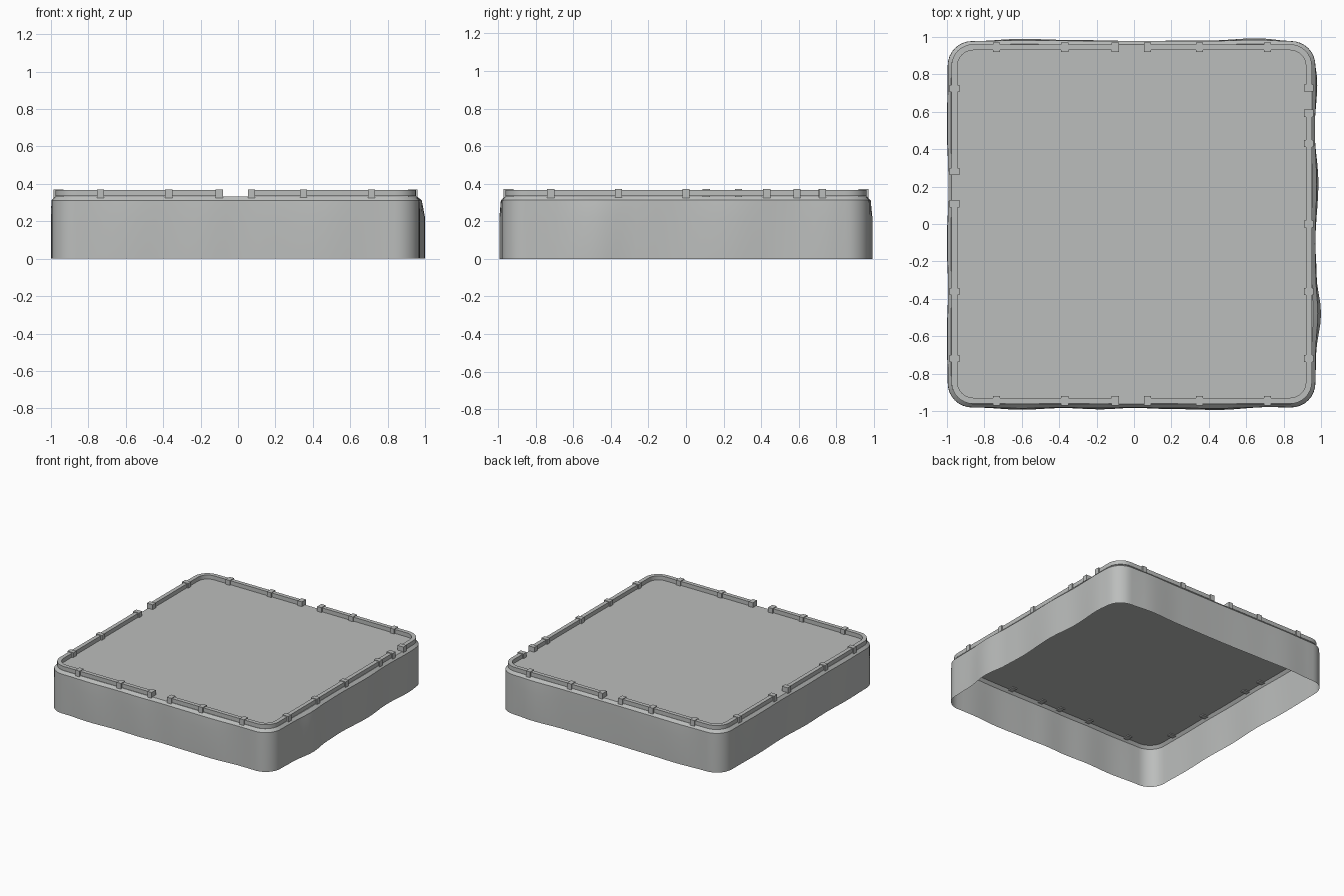
import bpy, bmesh, math
from mathutils import Vector

if "Cube" in bpy.data.objects:
    bpy.data.objects.remove(bpy.data.objects["Cube"])

stone = bpy.data.materials.new("grey_stone")
stone.diffuse_color = (.5, .513, .505, 1)
stone.use_nodes = True
stone.node_tree.nodes["Principled BSDF"].inputs["Base Color"].default_value = stone.diffuse_color


def make_object(name, bm, smooth=True):
    bmesh.ops.recalc_face_normals(bm, faces=bm.faces)
    mesh = bpy.data.meshes.new(name)
    bm.to_mesh(mesh)
    bm.free()
    mesh.materials.append(stone)
    ob = bpy.data.objects.new(name, mesh)
    bpy.context.collection.objects.link(ob)
    if smooth:
        bpy.context.view_layer.objects.active = ob
        ob.select_set(True)
        bpy.ops.object.shade_smooth_by_angle(angle=math.radians(28))
        ob.select_set(False)
    return ob


def wave(keys, t):
    """Smoothly blended height of a list of (position, bulge) keys."""
    keys = [(-1, 0)] + keys + [(1, 0)]
    for (a, va), (b, vb) in zip(keys, keys[1:]):
        if t <= b:
            s = (t - a) / (b - a)
            return va + (vb - va) * (1 - math.cos(math.pi * s)) / 2
    return 0


# Wall bulges along each side: front, right, back, left
FRONT = [(-.85, 0), (-.6, .012), (-.38, .003), (-.18, .01), (0, .002), (.18, .008), (.45, .013), (.72, -.002), (.85, 0)]
RIGHT = [(-.85, 0), (-.7, .004), (-.48, .03), (-.27, .006), (-.1, 0), (.22, .016), (.5, -.004), (.76, .01), (.86, 0)]
BACK = [(-.85, 0), (-.6, .012), (-.35, .006), (0, .001), (.4, .003), (.66, .015), (.85, 0)]
LEFT = [(-.85, 0), (-.6, .005), (-.35, -.002), (-.1, .005), (.2, -.006), (.5, .004), (.85, 0)]
X0, X1, Y0, Y1 = -.996, .97, -.981, .978


def outline(inset, strength, radius=.13, steps=32):
    x0, x1, y0, y1, r = X0 + inset, X1 - inset, Y0 + inset, Y1 - inset, radius - inset / 2
    pts = []

    def side(a, b, normal, keys, axis):
        for i in range(steps):
            p = a.lerp(b, i / steps)
            pts.append(p + normal * wave(keys, p[axis]) * strength)

    def arc(cx, cy, start):
        for i in range(8):
            a = math.radians(start + 90 * i / 8)
            pts.append(Vector((cx + r * math.cos(a), cy + r * math.sin(a))))

    V = Vector
    side(V((x0 + r, y0)), V((x1 - r, y0)), V((0, -1)), FRONT, 0)
    arc(x1 - r, y0 + r, -90)
    side(V((x1, y0 + r)), V((x1, y1 - r)), V((1, 0)), RIGHT, 1)
    arc(x1 - r, y1 - r, 0)
    side(V((x1 - r, y1)), V((x0 + r, y1)), V((0, 1)), BACK, 0)
    arc(x0 + r, y1 - r, 90)
    side(V((x0, y1 - r)), V((x0, y0 + r)), V((-1, 0)), LEFT, 1)
    arc(x0 + r, y0 + r, 180)
    return pts


# Platform: wavy open-bottomed wall, sloped shoulder and flat deck
bm = bmesh.new()
rings = [[bm.verts.new((p.x, p.y, z)) for p in outline(inset, k)]
         for z, inset, k in ((0, 0, 1), (.22, 0, 1), (.312, .001, .45), (.333, .019, .2))]
for lo, hi in zip(rings, rings[1:]):
    for i in range(len(lo)):
        j = (i + 1) % len(lo)
        bm.faces.new((lo[i], lo[j], hi[j], hi[i]))
bm.faces.new(rings[-1])
make_object("platform", bm)

# Rail centre line
RX0, RX1, RY, RR = -.96, .935, .945, .1


def rail(name, start, corner, end):
    """Rectangular rail running round one corner."""
    c, s, e = Vector(corner), Vector(start), Vector(end)
    ds, de = (s - c).normalized(), (e - c).normalized()
    centre = c + (ds + de) * RR
    path = [s]
    for i in range(9):
        a = math.pi / 2 * i / 8
        path.append(centre - de * RR * math.cos(a) - ds * RR * math.sin(a))
    path.append(e)
    bm = bmesh.new()
    prev = None
    for i, p in enumerate(path):
        t = (path[min(i + 1, len(path) - 1)] - path[max(i - 1, 0)]).normalized()
        if i in (0, 1):
            t = -ds
        if i >= len(path) - 2:
            t = de
        n = Vector((t.y, -t.x)) * .016
        ring = [bm.verts.new((p.x + k * n.x, p.y + k * n.y, z))
                for k, z in ((1, .334), (1, .366), (-1, .366), (-1, .334))]
        if prev:
            for k in range(4):
                m = (k + 1) % 4
                bm.faces.new((prev[k], prev[m], ring[m], ring[k]))
        else:
            bm.faces.new(ring)
        prev = ring
    bm.faces.new(prev)
    make_object(name, bm)


rail("rail_front_right", (.075, -RY), (RX1, -RY), (RX1, .59))
rail("rail_back_right", (RX1, .73), (RX1, RY), (.075, RY))
rail("rail_back_left", (-.1, RY), (RX0, RY), (RX0, .28))
rail("rail_front_left", (RX0, .11), (RX0, -RY), (-.1, -RY))


# Small square posts clipped over the rails
def post(name, x, y, along_x):
    bm = bmesh.new()
    bmesh.ops.create_cube(bm, size=1)
    w, d = (.038, .052) if along_x else (.052, .038)
    for v in bm.verts:
        v.co = (x + v.co.x * w, y + v.co.y * d, .348 + v.co.z * .046)
    make_object(name, bm, smooth=False)


for i, x in enumerate((-.735, -.37, -.1, .073, .35, .713)):
    post(f"front_post_{i}", x, -RY, True)
    post(f"back_post_{i}", x, RY, True)
for i, y in enumerate((-.72, -.36, 0, .43, .592, .727)):
    post(f"right_post_{i}", RX1, y, False)
for i, y in enumerate((-.72, -.36, .108, .28, .725)):
    post(f"left_post_{i}", RX0, y, False)
